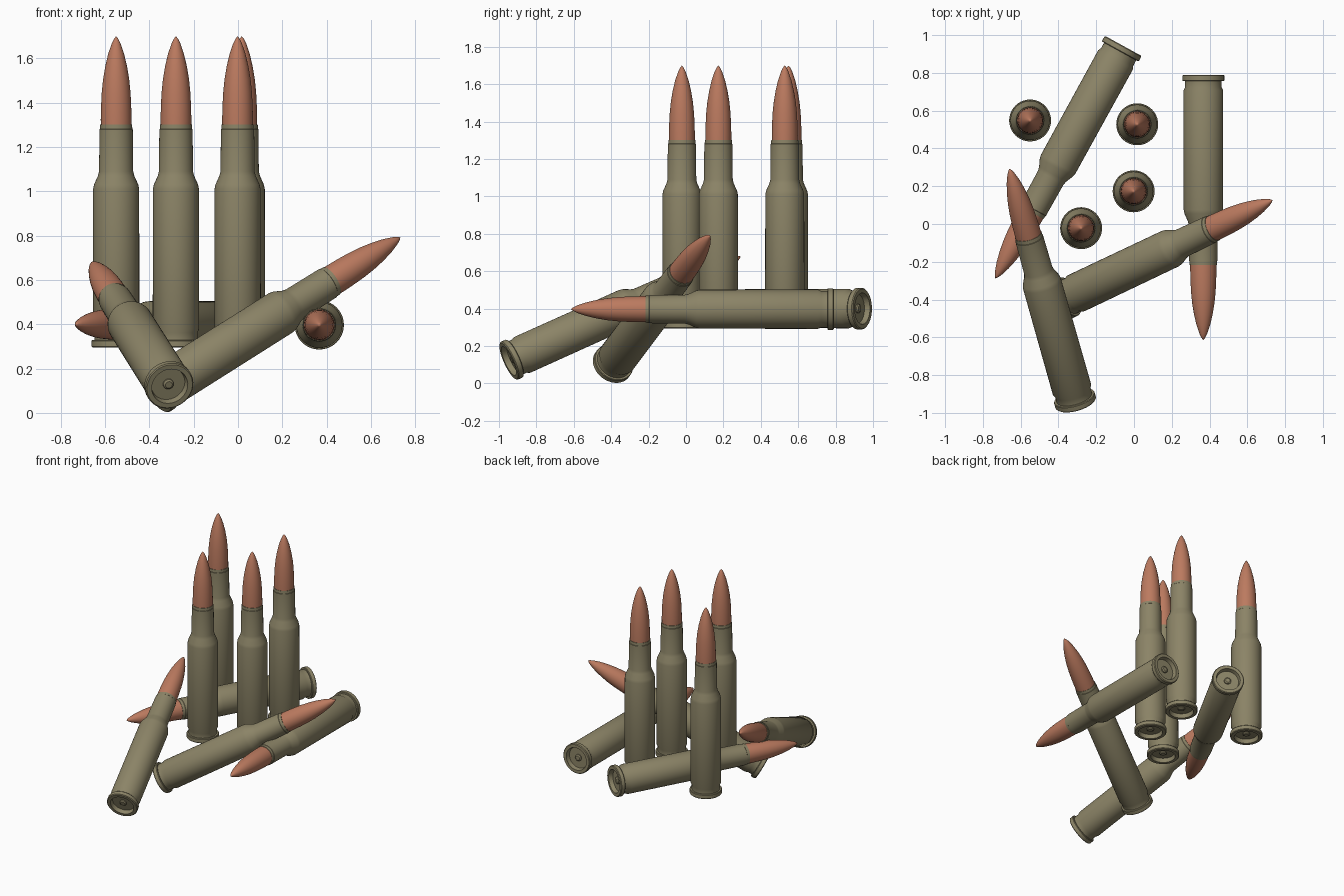
import bpy, bmesh, math
from mathutils import Vector

if "Cube" in bpy.data.objects:
    bpy.data.objects.remove(bpy.data.objects["Cube"])

SEG = 40
LENGTH = 1.405


def material(name, rgb):
    m = bpy.data.materials.new(name)
    m.diffuse_color = (*rgb, 1)
    m.use_nodes = True
    m.node_tree.nodes["Principled BSDF"].inputs["Base Color"].default_value = m.diffuse_color
    return m


OLIVE = material("olive_casing", (0.26, 0.23, 0.135))
COPPER = material("copper_tip", (0.50, 0.195, 0.115))


def lathe(name, profile, mat):
    """Revolve (radius, height) points about z; radius 0 becomes a pole."""
    bm = bmesh.new()
    rings = []
    for r, z in profile:
        n = 1 if r == 0 else SEG
        rings.append([bm.verts.new((r * math.cos(math.tau * i / SEG),
                                    r * math.sin(math.tau * i / SEG), z))
                      for i in range(n)])
    for a, b in zip(rings, rings[1:]):
        for i in range(SEG):
            j = (i + 1) % SEG
            quad = [a[i % len(a)], a[j % len(a)], b[j % len(b)], b[i % len(b)]]
            bm.faces.new(list(dict.fromkeys(quad)))
    bmesh.ops.recalc_face_normals(bm, faces=bm.faces)
    me = bpy.data.meshes.new(name)
    bm.to_mesh(me)
    bm.free()
    me.materials.append(mat)
    me.shade_smooth()
    me.set_sharp_from_angle(angle=math.radians(30))
    return me


# Casing: primer button, dished base, rim, groove, body, shoulder, neck, mouth
casing = lathe("casing", [
    (0, 0.016), (0.016, 0.016), (0.024, 0.022), (0.024, 0.030), (0.078, 0.030),
    (0.084, 0.0), (0.106, 0.0), (0.111, 0.005), (0.111, 0.030), (0.108, 0.034),
    (0.097, 0.034), (0.097, 0.066), (0.105, 0.084), (0.104, 0.715),
    (0.100, 0.735), (0.082, 0.775), (0.077, 0.795), (0.075, 0.985),
    (0.073, 0.987), (0.072, 1.007), (0.066, 1.007), (0.066, 0.98), (0, 0.98)], OLIVE)

# Pointed ogive bullet
bullet = lathe("bullet", [
    (0, 0.985), (0.069, 0.985), (0.0695, 1.03), (0.068, 1.09), (0.065, 1.15),
    (0.059, 1.21), (0.049, 1.27), (0.036, 1.325), (0.020, 1.372),
    (0.009, 1.394), (0, LENGTH)], COPPER)

# Base centre and pointing target of every round
rounds = [((x, y, 0.295), (x, y, 1.7)) for x, y in
          [(-0.55, 0.548), (0.017, 0.528), (-0.002, 0.173), (-0.28, -0.022)]]
rounds += [
    ((0.367, 0.79, 0.397), (0.367, -0.62, 0.397)),
    ((-0.057, 0.943, 0.40), (-0.735, -0.29, 0.40)),
    ((-0.308, -0.948, 0.12), (-0.66, 0.295, 0.68)),
    ((-0.37, -0.397, 0.097), (0.73, 0.125, 0.79))]

for i, (base, tip) in enumerate(rounds):
    d = Vector(tip) - Vector(base)
    for me in (casing, bullet):
        ob = bpy.data.objects.new(f"{me.name}_{i + 1}", me)
        bpy.context.collection.objects.link(ob)
        ob.location = base
        ob.rotation_euler = d.to_track_quat('Z', 'Y').to_euler()
